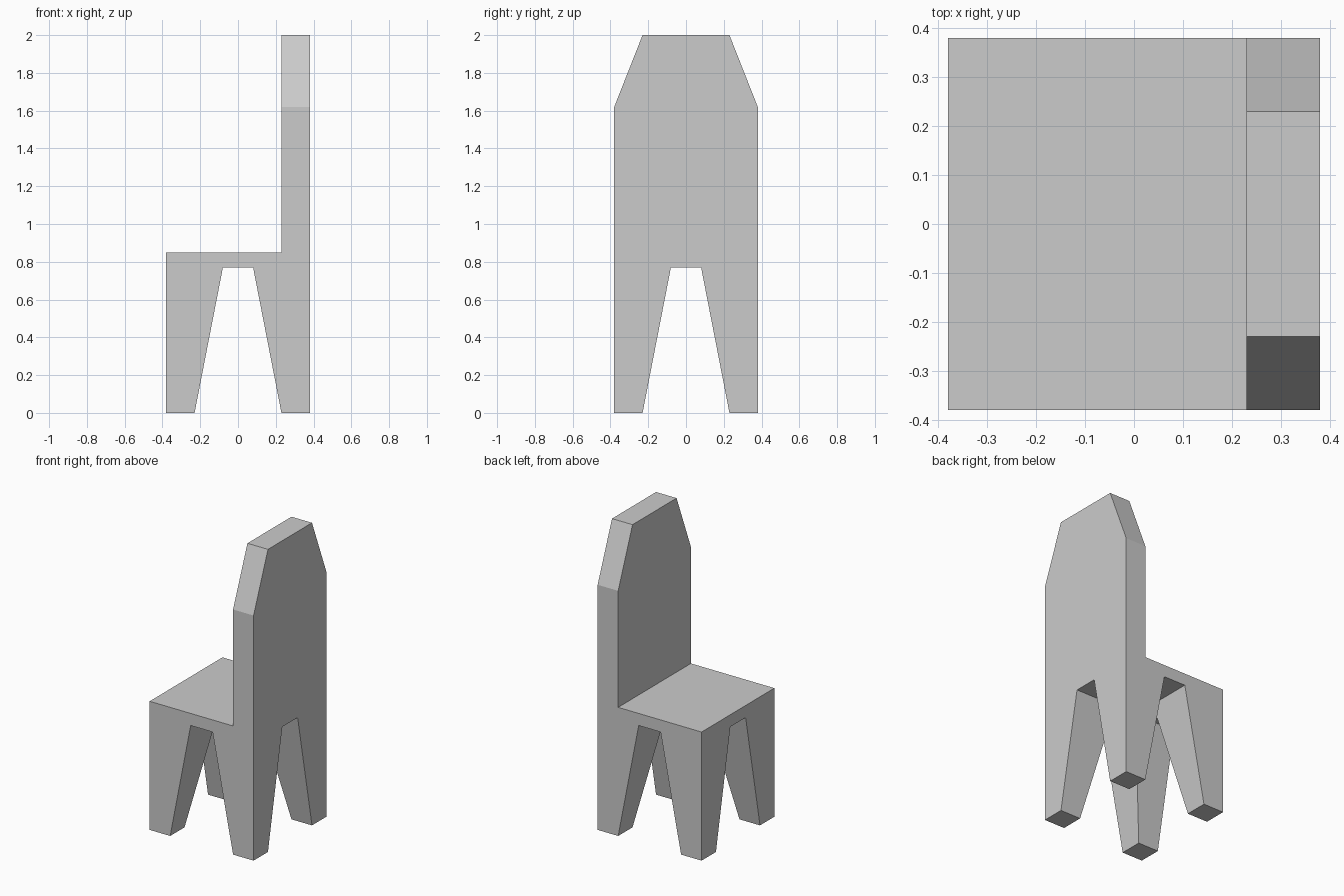
import bpy, bmesh
from mathutils import Vector

if "Cube" in bpy.data.objects:
    bpy.data.objects.remove(bpy.data.objects["Cube"])

HALF = 0.38          # half width of the chair
INNER_TOP = 0.08     # inner edge of a leg under the seat
INNER_FOOT = 0.23    # inner edge of a leg at the floor
UNDER, SEAT, SHOULDER, TOP = 0.77, 0.85, 1.62, 2.0


def prism(name, ring_a, ring_b, hidden=None, cuts=()):
    """Closed solid between two matching outlines; faces hidden inside other parts are dropped."""
    bm = bmesh.new()
    a = [bm.verts.new(p) for p in ring_a]
    b = [bm.verts.new(p) for p in ring_b]
    bm.faces.new(a)
    bm.faces.new(b)
    n = len(a)
    for i in range(n):
        j = (i + 1) % n
        bm.faces.new((a[i], a[j], b[j], b[i]))
    bmesh.ops.recalc_face_normals(bm, faces=bm.faces[:])
    for co, no in cuts:
        bmesh.ops.bisect_plane(bm, geom=bm.verts[:] + bm.edges[:] + bm.faces[:],
                               plane_co=co, plane_no=no)
    if hidden:
        inside = [f for f in bm.faces if hidden(f.calc_center_median(), f.normal)]
        bmesh.ops.delete(bm, geom=inside, context='FACES')
    # merge the flat pieces left by the cuts
    bmesh.ops.dissolve_limit(bm, angle_limit=0.01, verts=bm.verts[:], edges=bm.edges[:])
    mesh = bpy.data.meshes.new(name)
    bm.to_mesh(mesh)
    bm.free()
    obj = bpy.data.objects.new(name, mesh)
    bpy.context.collection.objects.link(obj)
    return obj


# Seat: slab, open where the legs and the backrest join it
def seat_joint(c, n):
    under_leg = n.z < -0.9 and abs(c.x) > INNER_TOP and abs(c.y) > INNER_TOP
    return under_leg or (n.z > 0.9 and c.x > INNER_FOOT)


corners = [(-HALF, -HALF), (HALF, -HALF), (HALF, HALF), (-HALF, HALF)]
cuts = [(Vector((x, 0, 0)), Vector((1, 0, 0))) for x in (-INNER_TOP, INNER_TOP, INNER_FOOT)]
cuts += [(Vector((0, y, 0)), Vector((0, 1, 0))) for y in (-INNER_TOP, INNER_TOP)]
prism("seat", [(x, y, UNDER) for x, y in corners], [(x, y, SEAT) for x, y in corners],
      seat_joint, cuts)

# Backrest: plate with clipped upper corners
outline = [(-HALF, SEAT), (HALF, SEAT), (HALF, SHOULDER),
           (INNER_FOOT, TOP), (-INNER_FOOT, TOP), (-HALF, SHOULDER)]
prism("backrest", [(INNER_FOOT, y, z) for y, z in outline],
      [(HALF, y, z) for y, z in outline], lambda c, n: n.z < -0.9)

# Legs: straight outside, tapering on the two inner sides
for x_name, sx in (("front", -1), ("back", 1)):
    for y_name, sy in (("right", -1), ("left", 1)):
        def square(inner, z):
            return [(sx * u, sy * v, z) for u, v in
                    ((inner, inner), (HALF, inner), (HALF, HALF), (inner, HALF))]
        prism(f"{x_name}_{y_name}_leg", square(INNER_FOOT, 0), square(INNER_TOP, UNDER),
              lambda c, n: n.z > 0.9)
